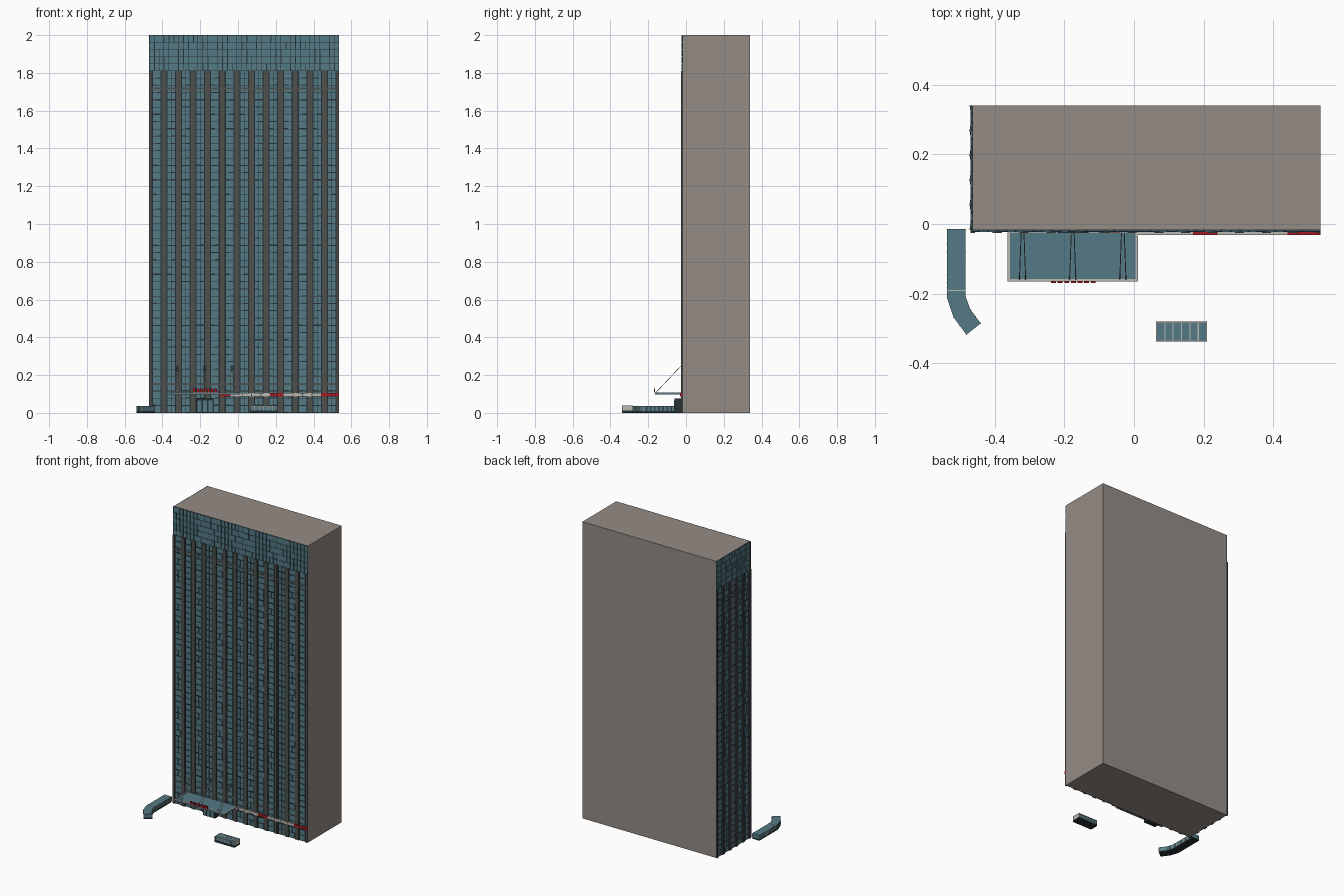
import bpy, bmesh, random
from mathutils import Vector, Matrix

random.seed(4)
if "Cube" in bpy.data.objects:
    bpy.data.objects.remove(bpy.data.objects["Cube"])


def material(name, r, g, b):
    m = bpy.data.materials.new(name)
    m.use_nodes = True
    m.diffuse_color = (r, g, b, 1)
    m.node_tree.nodes["Principled BSDF"].inputs["Base Color"].default_value = (r, g, b, 1)
    return m


STONE = material("warm grey stone", 0.30, 0.265, 0.235)
GLASS = material("teal glass", 0.09, 0.195, 0.235)
DARK = material("dark frame", 0.018, 0.03, 0.034)
FIN = material("grey fin", 0.075, 0.08, 0.075)
RED = material("red sign", 0.36, 0.012, 0.018)
LIGHT = material("light metal", 0.5, 0.48, 0.45)


def finish(name, bm, mat):
    bmesh.ops.recalc_face_normals(bm, faces=bm.faces)
    me = bpy.data.meshes.new(name)
    bm.to_mesh(me)
    bm.free()
    me.materials.append(mat)
    ob = bpy.data.objects.new(name, me)
    bpy.context.collection.objects.link(ob)
    return ob


def add_box(bm, a, b):
    a, b = Vector(a), Vector(b)
    size = [abs(q - p) for p, q in zip(a, b)]
    bmesh.ops.create_cube(bm, size=1, matrix=Matrix.Translation((a + b) / 2) @ Matrix.Diagonal((*size, 1)))


def boxes(name, mat, pairs):
    bm = bmesh.new()
    for a, b in pairs:
        add_box(bm, a, b)
    return finish(name, bm, mat)


def prism(name, mat, outline, z0, z1):
    bm = bmesh.new()
    face = bm.faces.new([bm.verts.new((x, y, z0)) for x, y in outline])
    top = bmesh.ops.extrude_face_region(bm, geom=[face])["geom"]
    for v in top:
        if isinstance(v, bmesh.types.BMVert):
            v.co.z = z1
    return finish(name, bm, mat)


def rods(name, mat, ends, radius):
    bm = bmesh.new()
    for a, b in ends:
        a, b = Vector(a), Vector(b)
        turn = (b - a).to_track_quat("Z", "Y").to_matrix().to_4x4()
        bmesh.ops.create_cone(bm, cap_ends=True, segments=6, radius1=radius, radius2=radius,
                              depth=(b - a).length, matrix=Matrix.Translation((a + b) / 2) @ turn)
    return finish(name, bm, mat)


# Main tower block
boxes("tower_block", STONE, [((-0.462, -0.016, 0), (0.535, 0.34, 2))])

CROWN = 1.81
FLOOR = CROWN / 47


def facade(side, length, bays, place):
    """Curtain wall; place maps (along, outward, height) to model space."""
    bay = length / bays
    half_fin = 0.015

    def wall(name, mat, items):
        boxes(side + "_" + name, mat, [(place(*a), place(*b)) for a, b in items])

    wall("backing", DARK, [((0, 0, 0), (length, 0.003, 2))])

    # Window panes between the fins, one per floor and half bay
    panes = []
    for i in range(bays):
        left = i * bay + half_fin + 0.003
        width = (bay - 2 * half_fin - 0.006) / 2
        for j in range(2):
            u = left + j * width
            for k in range(47):
                z = k * FLOOR
                gap = random.choice((0.002, 0.002, 0.005))
                panes.append(((u + 0.0007, 0.002, z + gap),
                              (u + width - 0.0007, random.uniform(0.005, 0.0065), z + FLOOR - 0.001)))
    # Crown panes continue the grid in front of the fin heads
    columns = bays * 3
    for i in range(columns):
        u = i * length / columns
        for k in range(5):
            z = CROWN + k * 0.038
            panes.append(((u + random.choice((0.001, 0.001, 0.004)), 0.002, z + 0.0015),
                          (u + length / columns - 0.001, random.uniform(0.005, 0.007), z + 0.037)))
    wall("panes", GLASS, panes)

    # Vertical fins, and slim glass strips beside them
    fins, strips = [], []
    for i in range(bays + 1):
        c = i * bay
        a, b = max(0, c - half_fin), min(length, c + half_fin)
        fins.append(((a + 0.002, 0.002, 0), (b - 0.002, 0.0095, CROWN)))
        strips.append(((max(0, c - 0.004), 0.002, 0), (min(length, c + 0.004), 0.0102, CROWN)))
    wall("fins", FIN, fins)
    wall("fin_noses", DARK if side == "side" else FIN, strips)

    # Horizontal belts and fine floor ledges
    wall("belts", FIN, [((0, 0.002, z), (length, 0.0075, z + 0.011)) for z in (0.148, 1.712)])
    wall("ledges", DARK, [((0, 0.002, k * FLOOR - 0.001), (length, 0.0075, k * FLOOR + 0.001))
                          for k in range(2, 47, 2)])


facade("front", 1.005, 13, lambda u, d, z: (-0.47 + u, -0.016 - d, z))
facade("side", 0.356, 5, lambda u, d, z: (-0.462 - d, -0.016 + u, z))

# Entrance vestibule under the canopy
boxes("entrance_vestibule", DARK, [((-0.22, -0.06, 0), (-0.13, -0.016, 0.075))])
boxes("entrance_doors", GLASS, [((-0.215 + i * 0.029, -0.063, 0.004), (-0.193 + i * 0.029, -0.058, 0.065))
                                for i in range(3)])

# Canopy with its frame, tie rods and sign plates
X0, X1, Y0, Y1 = -0.363, 0.011, -0.165, -0.025
boxes("canopy_glass", GLASS, [((X0, Y0, 0.1), (X1, Y1, 0.106))])
boxes("canopy_frame", LIGHT, [((X0, Y0, 0.098), (X1, Y0 + 0.007, 0.108)),
                              ((X0, Y0, 0.098), (X0 + 0.007, Y1, 0.108)),
                              ((X1 - 0.007, Y0, 0.098), (X1, Y1, 0.108))])
ties = [((x + s * 0.009, Y0 + 0.004, 0.106), (x + s * 0.004, Y1, 0.25))
        for x in (-0.32, -0.176, -0.032) for s in (-1, 1)]
rods("canopy_ties", LIGHT, ties, 0.0015)
boxes("canopy_sign_plates", RED, [((-0.238 + i * 0.019, Y0 - 0.004, 0.109), (-0.224 + i * 0.019, Y0 + 0.001, 0.13))
                                  for i in range(7)])

# Shop sign band along the street
red_spans = [(-0.1, -0.04), (0.17, 0.24), (0.44, 0.535)]
white_spans = [(-0.04, 0.17), (0.24, 0.44)]
for name, mat, spans in (("red_sign_band", RED, red_spans), ("white_sign_band", LIGHT, white_spans)):
    boxes(name, mat, [((a, -0.031, 0.086), (b, -0.018, 0.104)) for a, b in spans])
boxes("sign_band_joints", FIN, [((x, -0.032, 0.086), (x + 0.004, -0.03, 0.104))
                                for x in (0.02, 0.07, 0.12, 0.29, 0.34, 0.39)])

# Free-standing glazed stair shelter
SX0, SX1, SY0, SY1 = 0.063, 0.21, -0.338, -0.28
boxes("shelter_base", DARK, [((SX0, SY0, 0), (SX1, SY1, 0.012))])
boxes("shelter_glass", GLASS, [((SX0 + 0.002, SY0 + 0.002, 0.01), (SX1 - 0.002, SY1 - 0.002, 0.038))])
step = (SX1 - SX0 - 0.003) / 6
boxes("shelter_ribs", LIGHT, [((SX0 + i * step, SY0, 0.012), (SX0 + i * step + 0.003, SY1, 0.039))
                              for i in range(7)])
boxes("shelter_rails", STONE, [((SX0, y, 0.035), (SX1, y + 0.004, 0.0395)) for y in (SY0, SY1 - 0.004)])

# Curved glazed passage beside the tower
outer = [(-0.537, -0.015), (-0.537, -0.212), (-0.518, -0.268), (-0.481, -0.318)]
inner = [(-0.484, -0.015), (-0.484, -0.207), (-0.47, -0.245), (-0.44, -0.285)]
outline = outer + inner[::-1]
prism("passage_base", DARK, outline, 0, 0.01)
prism("passage_glass", GLASS, outline, 0.01, 0.036)
posts = []
for line in (outer, inner):
    for a, b, n in zip(line, line[1:], (9, 2, 2)):
        for i in range(n + 1):
            p = Vector(a).lerp(Vector(b), i / n)
            posts.append(((p.x, p.y, 0.008), (p.x, p.y, 0.0355)))
rods("passage_posts", LIGHT, posts, 0.0015)
boxes("passage_roof_joint", LIGHT, [((-0.537, -0.192, 0.03), (-0.484, -0.189, 0.037))])
